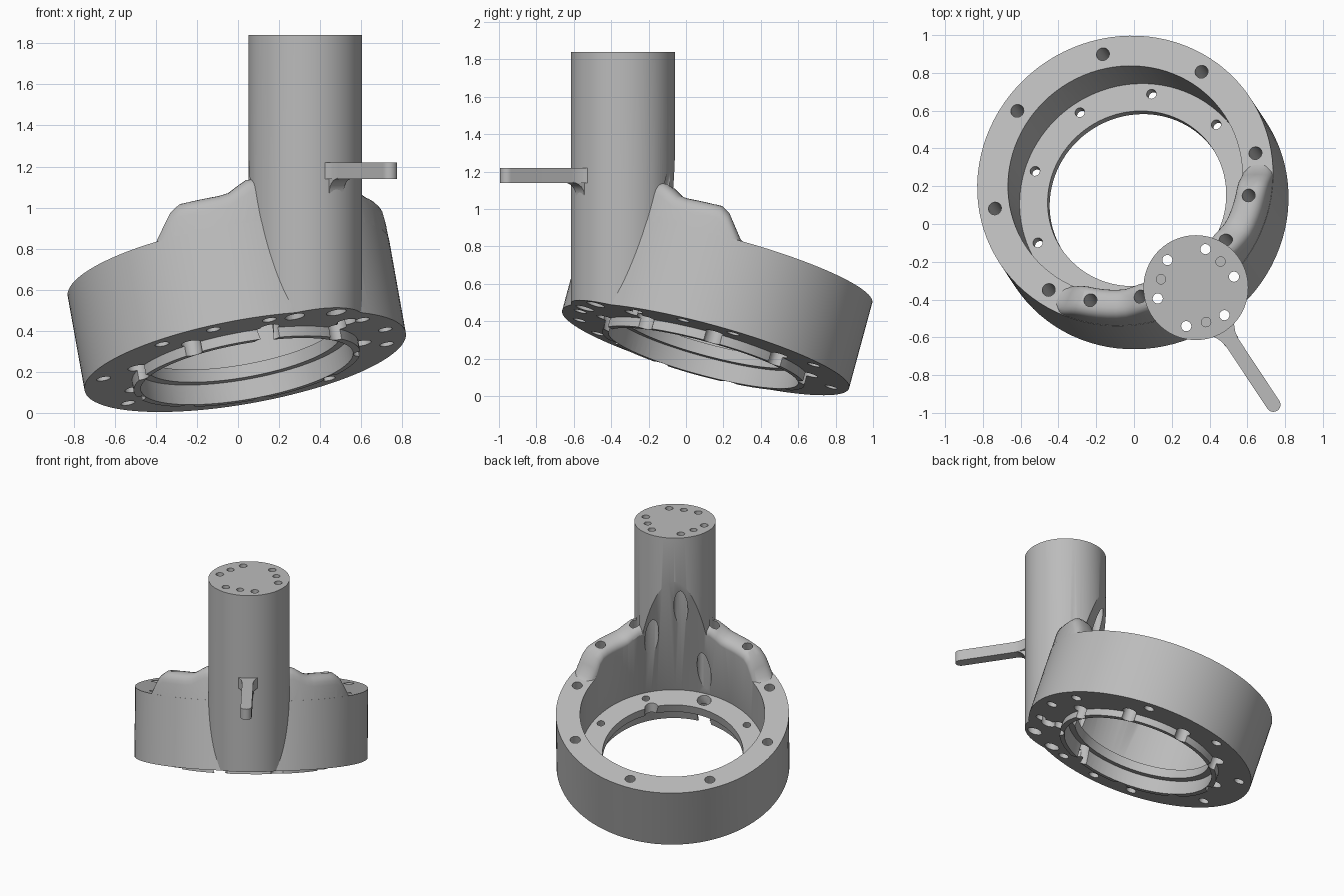
import bpy, bmesh, math
from math import radians, sin, cos, pi
from mathutils import Matrix, Vector

if "Cube" in bpy.data.objects:
    bpy.data.objects.remove(bpy.data.objects["Cube"])

grey = bpy.data.materials.new("plain_grey")
grey.use_nodes = True
grey.diffuse_color = (0.5, 0.5, 0.5, 1)
grey.node_tree.nodes["Principled BSDF"].inputs["Base Color"].default_value = (0.5, 0.5, 0.5, 1)

# Frames: BASE faces the tower along local x, RING is tilted, TOWER stands upright
TILT = radians(18)
BASE = Matrix.Translation((0.035, 0.105, 0.25)) @ Matrix.Rotation(radians(-56.5), 4, "Z")
RING = BASE @ Matrix.Rotation(-TILT, 4, "Y")
TOWER = BASE @ Matrix.Translation((0.53, 0, -0.25))
RIM, OUTER, BORE, TOWER_R = 0.48, 0.795, 0.63, 0.2775


def make_object(name, bm, frame):
    bmesh.ops.recalc_face_normals(bm, faces=bm.faces)
    bmesh.ops.transform(bm, matrix=frame, verts=bm.verts)
    mesh = bpy.data.meshes.new(name)
    bm.to_mesh(mesh)
    bm.free()
    mesh.materials.append(grey)
    obj = bpy.data.objects.new(name, mesh)
    bpy.context.collection.objects.link(obj)
    return obj


def lathe(bm, profile, segments, spot=(0, 0)):
    """Spin a profile of (radius, height), both ends on the axis, about a vertical line."""
    verts = [bm.verts.new((spot[0] + r, spot[1], z)) for r, z in profile]
    edges = [bm.edges.new(pair) for pair in zip(verts, verts[1:])]
    bmesh.ops.spin(bm, geom=verts + edges, cent=(*spot, 0), axis=(0, 0, 1),
                   angle=2 * pi, steps=segments, use_duplicate=False)
    bmesh.ops.remove_doubles(bm, verts=bm.verts, dist=0.0002)


def turned(name, profile, frame, segments=96):
    bm = bmesh.new()
    lathe(bm, profile, segments)
    return make_object(name, bm, frame)


def pins(name, profile, radius, angles, frame):
    """Equal turned pins set round a circle, used to drill holes."""
    bm = bmesh.new()
    for a in angles:
        lathe(bm, profile, 20, (radius * cos(radians(a)), radius * sin(radians(a))))
    return make_object(name, bm, frame)


def rod(r, low, high):
    return [(0, low), (r, low), (r, high), (0, high)]


def stepped(wide, narrow, low, step, high):
    return [(0, low), (wide, low), (wide, step), (narrow, step), (narrow, high), (0, high)]


def combine(target, tool, operation):
    mod = target.modifiers.new("join", "BOOLEAN")
    mod.operation, mod.solver, mod.object = operation, "EXACT", tool
    bpy.context.view_layer.update()
    graph = bpy.context.evaluated_depsgraph_get()
    mesh = bpy.data.meshes.new_from_object(target.evaluated_get(graph))
    target.modifiers.clear()
    target.data = mesh
    bpy.data.objects.remove(tool)


# Raised rounded wall on the rim, either side of the tower
def shoulder():
    bm = bmesh.new()
    step = 3.75
    rows = []
    for k in range(-17, 18):
        a = k * step
        s = min(1, (17 * step - abs(a)) / 15)
        h = -0.01 + 0.18 * s * s * (3 - 2 * s)
        h += 0.06 * min(1, max(0, (33 - abs(a)) / 9)) ** 2
        section = [(0.626, 0.3)]
        for i in range(13):
            c, q = -cos(pi * i / 12), sin(pi * i / 12)
            r = 0.71 + math.copysign(abs(c) ** 0.8, c) * 0.0835
            section.append((r, RIM + h - 0.08 * (1 - abs(q) ** 0.8)))
        section.append((0.7935, 0.3))
        rows.append([bm.verts.new((r * cos(radians(a)), r * sin(radians(a)), z))
                     for r, z in section])
    n = len(rows[0])
    for one, two in zip(rows, rows[1:]):
        for i in range(n):
            j = (i + 1) % n
            bm.faces.new((one[i], one[j], two[j], two[i]))
    bm.faces.new(rows[0])
    bm.faces.new(rows[-1])
    return make_object("rim_shoulder", bm, RING)


# Lever arm with a flared root and a rounded tip
def lever():
    bm = bmesh.new()
    outline = [(0.262, 0.068), (0.285, 0.056), (0.31, 0.045), (0.35, 0.038)]
    outline += [(0.743 + 0.038 * sin(pi * i / 12), 0.038 * cos(pi * i / 12)) for i in range(13)]
    outline += [(x, -y) for x, y in reversed(outline[:4])]
    face = bm.faces.new([bm.verts.new((x, y, 1.14)) for x, y in outline])
    grown = bmesh.ops.extrude_face_region(bm, geom=[face])["geom"]
    bmesh.ops.translate(bm, vec=(0, 0, 0.08),
                        verts=[v for v in grown if isinstance(v, bmesh.types.BMVert)])
    return make_object("lever_arm", bm, TOWER)


# Curved gusset under the lever root
def gusset():
    bm = bmesh.new()
    side = [(0.262, 1.145), (0.345, 1.145)]
    side += [(0.345 - 0.07 * sin(pi * i / 12), 1.07 + 0.07 * cos(pi * i / 12)) for i in range(7)]
    side.append((0.262, 1.07))
    face = bm.faces.new([bm.verts.new((x, -0.042, z)) for x, z in side])
    grown = bmesh.ops.extrude_face_region(bm, geom=[face])["geom"]
    bmesh.ops.translate(bm, vec=(0, 0.084, 0),
                        verts=[v for v in grown if isinstance(v, bmesh.types.BMVert)])
    return make_object("lever_gusset", bm, TOWER)


# Tower, trimmed flush with the tilted underside
tower = turned("tower", rod(TOWER_R, 0.1, 1.84), TOWER)
combine(tower, turned("trim", rod(2, -2, 0), RING, 32), "DIFFERENCE")

# Ring body with the tower, shoulder and locating lip
body = turned("ring_housing", rod(OUTER, 0, RIM), RING)
combine(body, shoulder(), "UNION")
combine(body, tower, "UNION")
combine(body, turned("locating_lip", rod(0.56, -0.05, 0.03), RING), "UNION")

# Bore with an inner shelf and a recess below
bore = [(0, -0.3), (0.525, -0.3), (0.525, 0.05), (0.48, 0.05), (0.48, 0.115),
        (BORE, 0.115), (BORE, 2), (0, 2)]
combine(body, turned("bore_cutter", bore, RING), "DIFFERENCE")

# Drilled holes: rim, shelf, through the tower, and blind in its top
rim_angles = [22.5 + 45 * k for k in range(8)] + [45, -45]
shelf_angles = [20 + 40 * k for k in range(9)]
drills = [
    pins("rim_drill", rod(0.035, -0.2, 0.85), 0.71, rim_angles, RING),
    pins("shelf_drill", stepped(0.048, 0.026, -0.2, 0.05, 0.2), 0.575, shelf_angles, RING),
    pins("tower_drill", stepped(0.048, 0.027, 0.1, 1.6, 1.95), 0.21,
         [12.5 + 60 * k for k in range(6)], TOWER),
    pins("blind_drill", rod(0.025, 1.68, 1.95), 0.19, [-17, 103, 223], TOWER),
]
for drill in drills:
    combine(body, drill, "DIFFERENCE")

# Smooth shading with crisp edges
for obj in (body, lever(), gusset()):
    bpy.ops.object.select_all(action="DESELECT")
    obj.select_set(True)
    bpy.context.view_layer.objects.active = obj
    bpy.ops.object.shade_smooth_by_angle(angle=radians(30))
